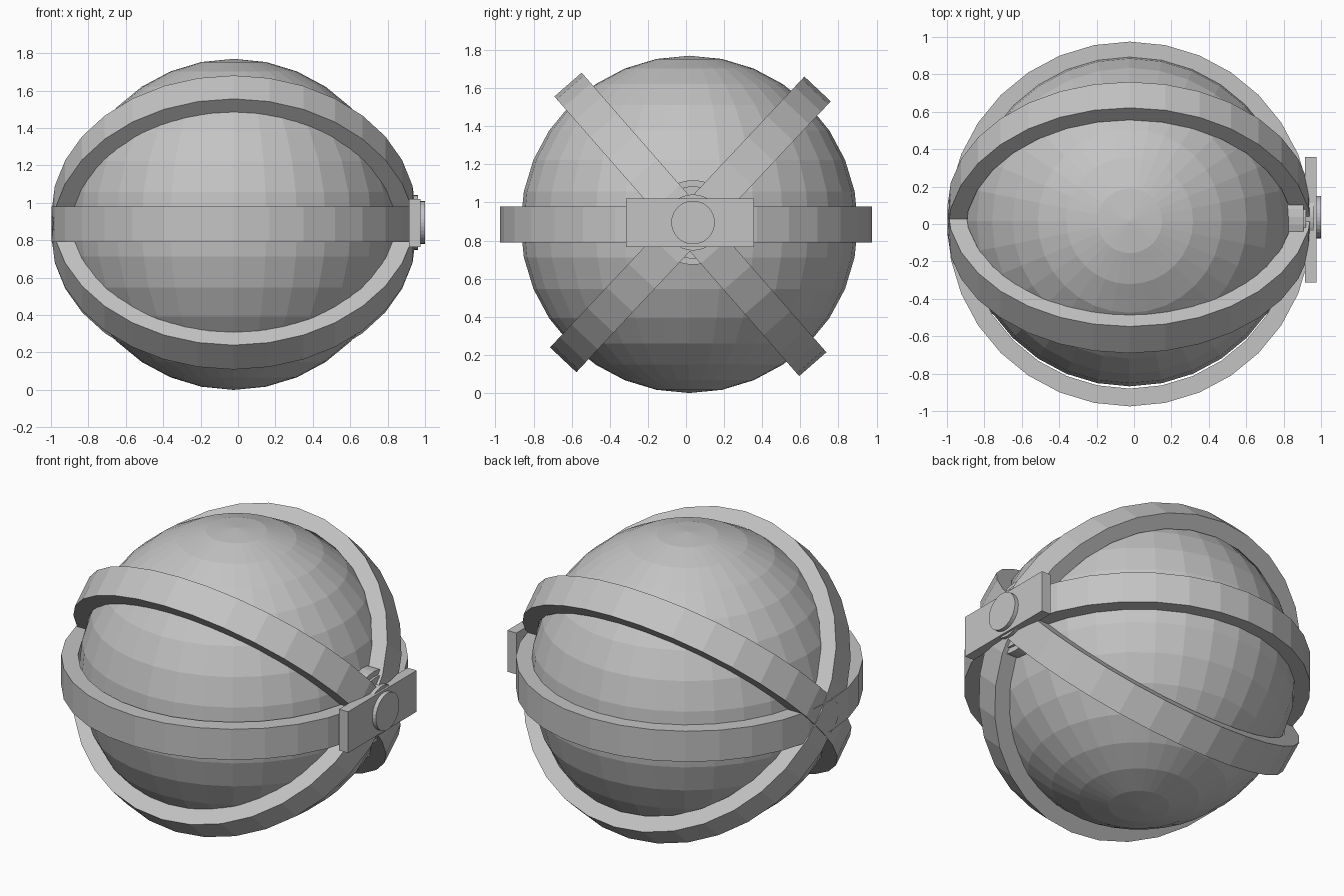
import bpy
import bmesh
from math import radians, pi, cos, sin
from mathutils import Matrix

cube = bpy.data.objects.get("Cube")
if cube:
    bpy.data.objects.remove(cube, do_unlink=True)

grey = bpy.data.materials.new("plain grey")
grey.use_nodes = True
tone = (0.55, 0.55, 0.55, 1)
grey.diffuse_color = tone
grey.node_tree.nodes["Principled BSDF"].inputs["Base Color"].default_value = tone

MID_Z = 0.885


def finish(bm, name, location):
    bmesh.ops.recalc_face_normals(bm, faces=bm.faces)
    mesh = bpy.data.meshes.new(name)
    bm.to_mesh(mesh)
    bm.free()
    mesh.materials.append(grey)
    obj = bpy.data.objects.new(name, mesh)
    obj.location = location
    bpy.context.collection.objects.link(obj)
    return obj


def band(name, tilt, y, outer=0.975, inner=0.88, width=0.19, sides=32):
    """Flat hoop with a rectangular section, tilted about the x axis."""
    bm = bmesh.new()
    section = [(inner, -width / 2), (outer, -width / 2),
               (outer, width / 2), (inner, width / 2)]
    loops = []
    for i in range(sides):
        a = 2 * pi * i / sides
        loops.append([bm.verts.new((r * cos(a), r * sin(a), z)) for r, z in section])
    for i in range(sides):
        a, b = loops[i], loops[(i + 1) % sides]
        for k in range(4):
            n = (k + 1) % 4
            bm.faces.new((a[k], b[k], b[n], a[n]))
    obj = finish(bm, name, (-0.023, y, MID_Z))
    obj.rotation_euler.x = radians(tilt)


def disc(name, radius, x0, x1):
    """Cylinder lying along the x axis."""
    bm = bmesh.new()
    bmesh.ops.create_cone(bm, cap_ends=True, segments=32, radius1=radius,
                          radius2=radius, depth=x1 - x0,
                          matrix=Matrix.Rotation(pi / 2, 4, 'Y'))
    finish(bm, name, ((x0 + x1) / 2, 0.037, MID_Z + 0.01))


# Faceted ball
bm = bmesh.new()
bmesh.ops.create_uvsphere(bm, u_segments=32, v_segments=16, radius=0.885)
finish(bm, "ball", (-0.023, 0.017, MID_Z))

# Three hoops crossing at the two ends
band("level_band", 0, 0)
band("rising_band", 46.8, 0.023)
band("falling_band", -48.8, 0.023)

# Stepped hub, clasp plate and button
disc("hub_base", 0.222, 0.80, 0.905)
disc("hub_step", 0.19, 0.88, 0.92)
disc("hub_cap", 0.147, 0.90, 0.962)
bm = bmesh.new()
bmesh.ops.create_cube(bm, size=1, matrix=Matrix.Diagonal((0.062, 0.672, 0.256, 1)))
finish(bm, "clasp_plate", (0.944, 0.022, 0.893))
disc("clasp_button", 0.114, 0.96, 1.0)
